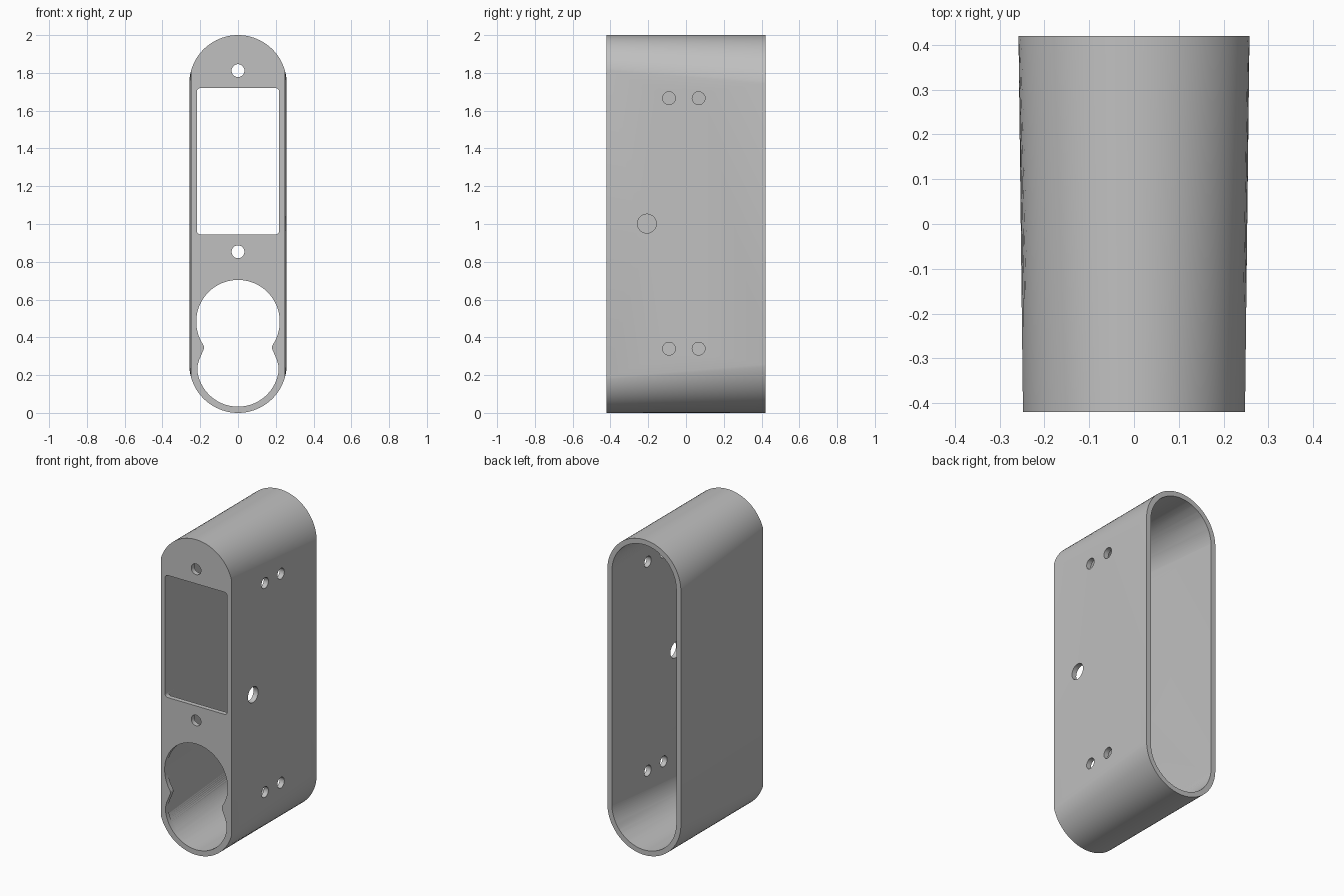
import bpy, bmesh
from math import sin, cos, acos, pi, radians

cube = bpy.data.objects.get("Cube")
if cube:
    bpy.data.objects.remove(cube, do_unlink=True)

grey = bpy.data.materials.new("plain_grey")
grey.use_nodes = True
colour = (0.53, 0.53, 0.53, 1)
grey.diffuse_color = colour
grey.node_tree.nodes["Principled BSDF"].inputs["Base Color"].default_value = colour

RADIUS, WALL = 0.258, 0.032
FRONT, BACK = -0.42, 0.42


def arc(cx, cz, r, start, end, n):
    """Points along an arc in the x-z plane."""
    angles = [start + (end - start) * i / n for i in range(n + 1)]
    return [(cx + r * cos(a), cz + r * sin(a)) for a in angles]


def stadium(half_width, r):
    """Tall rounded slot whose flat sides trim the end arcs."""
    a = acos(min(1, half_width / r))
    return (arc(0, 2 - RADIUS, r, a, pi - a, 56)
            + arc(0, RADIUS, r, pi + a, 2 * pi - a, 56))


def loft(name, rings, axis="y"):
    """Solid between two profiles, each given as (depth, points)."""
    bm = bmesh.new()
    loops = []
    for d, pts in rings:
        loops.append([bm.verts.new((u, d, v) if axis == "y" else (d, u, v))
                      for u, v in pts])
    first, last = loops
    bm.faces.new(first)
    bm.faces.new(last)
    n = len(first)
    for i in range(n):
        j = (i + 1) % n
        bm.faces.new((first[i], first[j], last[j], last[i]))
    bmesh.ops.recalc_face_normals(bm, faces=bm.faces)
    mesh = bpy.data.meshes.new(name)
    bm.to_mesh(mesh)
    bm.free()
    mesh.materials.append(grey)
    obj = bpy.data.objects.new(name, mesh)
    bpy.context.collection.objects.link(obj)
    return obj


def prism(name, pts, start, end, axis="y"):
    return loft(name, [(start, pts), (end, pts)], axis)


def disc(u, v, r):
    return arc(u, v, r, 0, 2 * pi, 48)[:-1]


def half_width(y):
    """Outer half width, narrowing towards the front."""
    return 0.248 + 0.01 * (y - FRONT) / (BACK - FRONT)


# Tapered outer body and the cavity that opens at the back
housing = loft("housing", [(y, stadium(half_width(y), RADIUS)) for y in (FRONT, BACK)])
inner = RADIUS - WALL
cavity_ends = (FRONT + 0.03, BACK + 0.02)
cutters = [loft("cavity_cutter", [
    (y, stadium(min(half_width(y) - WALL, inner - 0.0001), inner)) for y in cavity_ends])]

# Rectangular front window with small corner radii
x, low, high, r = 0.218, 0.945, 1.72, 0.02
window = []
for k, (cx, cz) in enumerate([(x - r, high - r), (r - x, high - r),
                              (r - x, low + r), (x - r, low + r)]):
    window += arc(cx, cz, r, k * pi / 2, (k + 1) * pi / 2, 8)
cutters.append(prism("window_cutter", window, -0.6, 0))

# Double round front opening with a softened neck
neck = [(0.181, 0.353), (0.18, 0.345), (0.182, 0.336),
        (0.191, 0.315), (0.206, 0.28), (0.214, 0.25)]
upper = arc(0, 0.483, 0.221, radians(-33), radians(213), 60)
lower = arc(0, 0.25, 0.217, radians(190), radians(350), 40)
opening = upper + [(-u, v) for u, v in neck] + lower + neck[::-1]
cutters.append(prism("opening_cutter", opening, -0.6, 0))

# Front screw holes
for z in (0.853, 1.812):
    cutters.append(prism("front_hole_cutter", disc(0, z, 0.034), -0.6, -0.34))

# Holes through the left side wall only
side_holes = [(y, z, 0.034) for y in (-0.09, 0.067) for z in (0.34, 1.666)]
side_holes.append((-0.207, 1.002, 0.05))
for y, z, r in side_holes:
    cutters.append(prism("side_hole_cutter", disc(y, z, r), 0.12, 0.4, "x"))

# Carve the housing
bpy.ops.object.select_all(action="DESELECT")
bpy.context.view_layer.objects.active = housing
housing.select_set(True)
for cutter in cutters:
    cutter.hide_render = True
    mod = housing.modifiers.new("cut", "BOOLEAN")
    mod.operation = "DIFFERENCE"
    mod.solver = "EXACT"
    mod.object = cutter
    bpy.ops.object.modifier_apply(modifier=mod.name)
for cutter in cutters:
    bpy.data.objects.remove(cutter, do_unlink=True)

bpy.ops.object.shade_smooth_by_angle(angle=radians(12))
